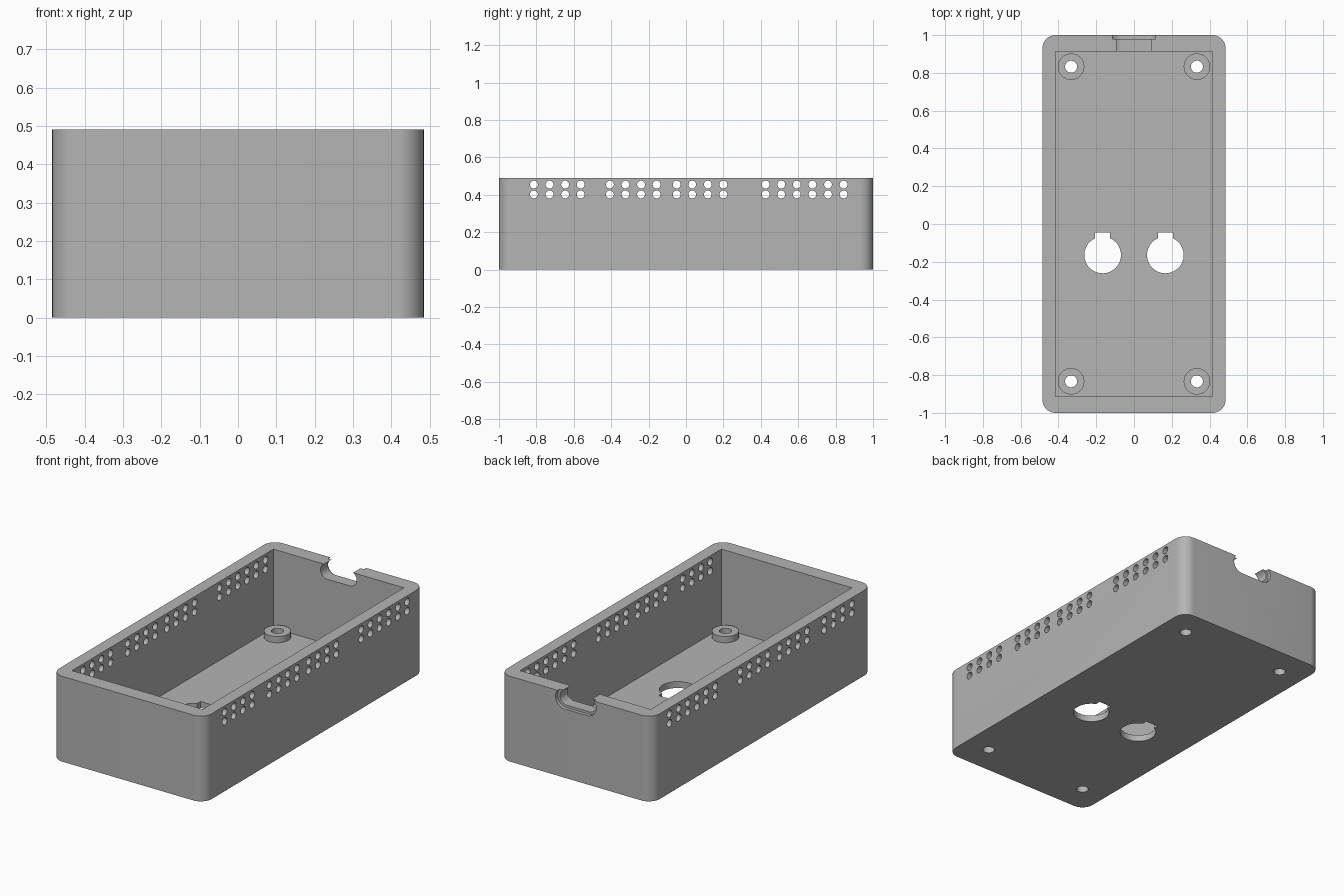
import bpy, bmesh
from math import sin, cos, pi, radians, asin, sqrt
from mathutils import Matrix

default = bpy.data.objects.get("Cube")
if default:
    bpy.data.objects.remove(default, do_unlink=True)

W, L, H = 0.485, 1.0, 0.49          # half width, half length, height
FLOOR = 0.037

grey = bpy.data.materials.new("grey plastic")
grey.use_nodes = True
colour = (0.46, 0.46, 0.46, 1)
grey.diffuse_color = colour
grey.node_tree.nodes["Principled BSDF"].inputs["Base Color"].default_value = colour


def arc(cx, cy, r, a0, a1, n):
    return [(cx + r * cos(a0 + (a1 - a0) * i / n),
             cy + r * sin(a0 + (a1 - a0) * i / n)) for i in range(n + 1)]


def circle(cx, cy, r, n=32):
    return arc(cx, cy, r, 0, 2 * pi, n)[:-1]


def rounded_rect(hx, hy, r, n=10):
    pts = []
    for k, (sx, sy) in enumerate([(1, 1), (-1, 1), (-1, -1), (1, -1)]):
        pts += arc(sx * (hx - r), sy * (hy - r), r, k * pi / 2, (k + 1) * pi / 2, n)
    return pts


def prisms(name, profiles, low, high, turn=Matrix()):
    """Extrude closed profiles from low to high, then turn the result."""
    bm = bmesh.new()
    for pts in profiles:
        rings = [[bm.verts.new((x, y, z)) for x, y in pts] for z in (low, high)]
        bm.faces.new(rings[0][::-1])
        bm.faces.new(rings[1])
        for i in range(len(pts)):
            j = (i + 1) % len(pts)
            bm.faces.new((rings[0][i], rings[0][j], rings[1][j], rings[1][i]))
    bm.transform(turn)
    bmesh.ops.recalc_face_normals(bm, faces=bm.faces)
    mesh = bpy.data.meshes.new(name)
    bm.to_mesh(mesh)
    bm.free()
    mesh.materials.append(grey)
    obj = bpy.data.objects.new(name, mesh)
    bpy.context.collection.objects.link(obj)
    return obj


def combine(target, tool, operation="DIFFERENCE"):
    mod = target.modifiers.new(tool.name, "BOOLEAN")
    mod.operation, mod.solver, mod.object = operation, "EXACT", tool
    bpy.context.view_layer.objects.active = target
    bpy.ops.object.modifier_apply(modifier=mod.name)
    bpy.data.objects.remove(tool, do_unlink=True)


# Open box with rounded upright corners and a square cavity
case = prisms("enclosure_case", [rounded_rect(W, L, 0.07)], 0, H)
inner = [(-0.415, -0.913), (0.415, -0.913), (0.415, 0.913), (-0.415, 0.913)]
combine(case, prisms("cavity", [inner], FLOOR, H + 0.2))

# Four screw bosses with through holes
spots = [(sx * 0.333, sy * 0.833) for sx in (-1, 1) for sy in (-1, 1)]
combine(case, prisms("screw_bosses", [circle(x, y, 0.07, 40) for x, y in spots],
                     FLOOR / 2, 0.073), "UNION")
combine(case, prisms("screw_holes", [circle(x, y, 0.032, 24) for x, y in spots], -0.1, 0.2))

# Two round floor openings, each with a square key notch
R, KEY = 0.097, 0.04
a = asin(KEY / R)
keyholes = []
for cx in (-0.166, 0.166):
    cy = -0.164
    keyholes.append(arc(cx, cy, R, pi / 2 + a, 2.5 * pi - a, 40)
                    + [(cx + KEY, -0.045), (cx - KEY, -0.045)])
combine(case, prisms("keyed_openings", keyholes, -0.1, 0.2))

# Vent holes: two rows in four groups, through both long walls
groups = [(-0.813, 4), (-0.407, 4), (-0.05, 4), (0.426, 6)]
vents = [circle(start + 0.0833 * i, z, 0.021, 20)
         for start, count in groups for i in range(count) for z in (0.402, 0.455)]
yz_to_x = Matrix(((0, 0, 1, 0), (1, 0, 0, 0), (0, 1, 0, 0), (0, 0, 0, 1)))
combine(case, prisms("vent_holes", vents, -0.7, 0.7, yz_to_x))

# Cable slot in the back wall with a shallow wider recess outside
xz_to_y = Matrix(((1, 0, 0, 0), (0, 0, 1, 0), (0, 1, 0, 0), (0, 0, 0, 1)))


def slot(r, half=0.072, z=H - 0.038):
    return (arc(half, z, r, -pi / 2, pi / 2, 20)
            + arc(-half, z, r, pi / 2, 1.5 * pi, 20))


combine(case, prisms("cable_slot", [slot(0.043)], 0.85, 1.1, xz_to_y))
combine(case, prisms("cable_recess", [slot(0.057)], 0.98, 1.1, xz_to_y))


# Clear the thin bridge left above the slot and recess
def bridge(r, d=0.038, half=0.072):
    w = half + sqrt(r * r - d * d)
    return [(-w, H - 0.001), (w, H - 0.001), (w, H + 0.1), (-w, H + 0.1)]


combine(case, prisms("slot_mouth", [bridge(0.043)], 0.85, 1.1, xz_to_y))

# Smooth curved walls, sharp edges elsewhere
bpy.ops.object.select_all(action="DESELECT")
case.select_set(True)
bpy.context.view_layer.objects.active = case
bpy.ops.object.shade_smooth_by_angle(angle=radians(30))
